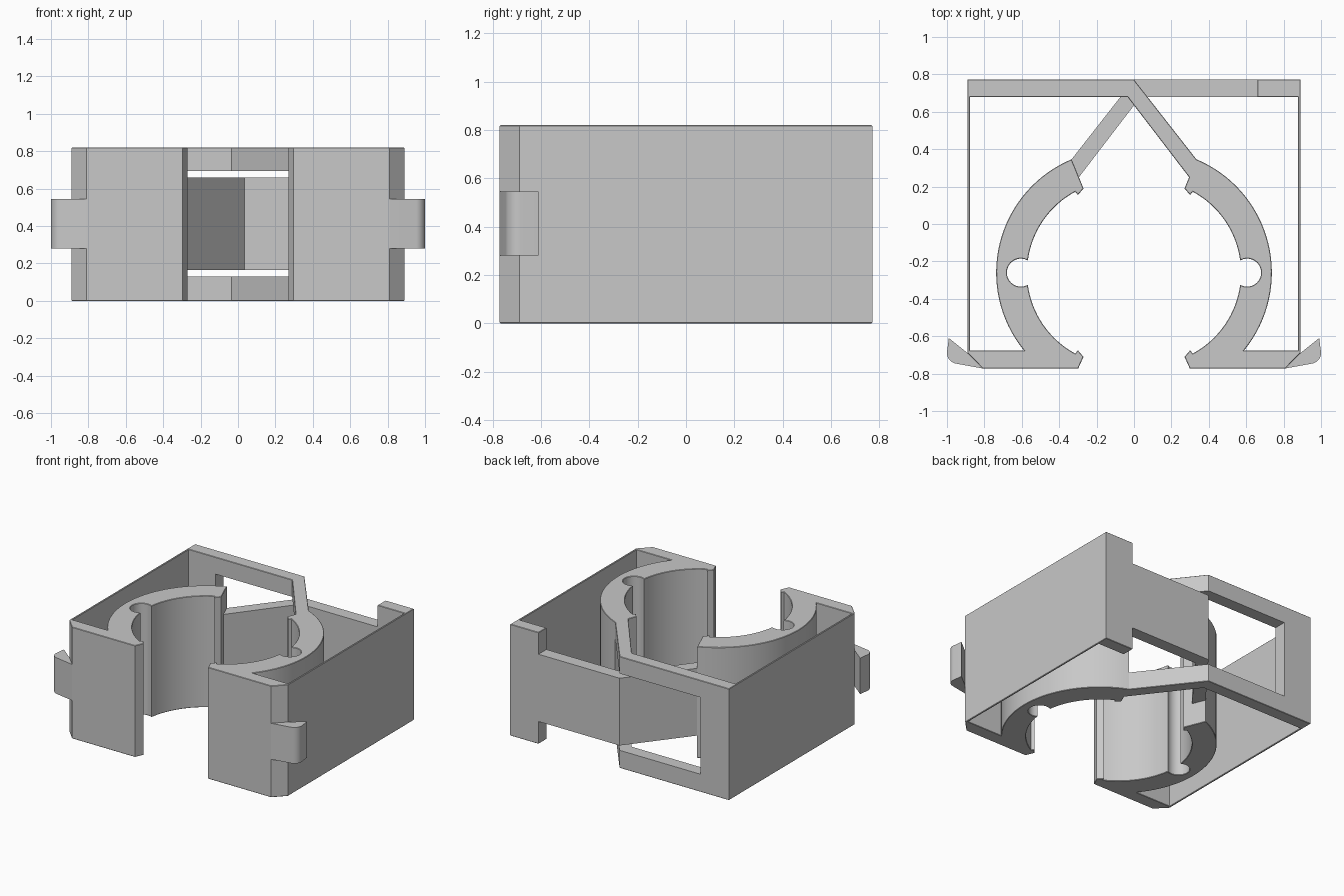
import bpy
import bmesh
from math import radians, cos, sin

if "Cube" in bpy.data.objects:
    bpy.data.objects.remove(bpy.data.objects["Cube"])

HEIGHT = 0.82
SIDE, INNER_SIDE = 0.89, 0.877       # outer and inner face of the thin side walls
BACK, INNER_BACK = 0.772, 0.68       # outer and inner face of the back bar
FRONT, INNER_FRONT = -0.772, -0.675  # outer and inner face of the front plates
POST = 0.66                          # inner edge of the back corner posts
GREY = (0.58, 0.58, 0.58, 1)

grey = bpy.data.materials.new("plain grey")
grey.use_nodes = True
grey.diffuse_color = GREY
grey.node_tree.nodes["Principled BSDF"].inputs["Base Color"].default_value = GREY


def arc(cx, cy, r, start, end, steps):
    angles = [radians(start + (end - start) * i / steps) for i in range(steps + 1)]
    return [(cx + r * cos(a), cy + r * sin(a)) for a in angles]


def mirror(points):
    return [(-x, y) for x, y in reversed(points)]


def prism(name, outline, z0, z1, chamfer=0):
    """Extrude a flat outline upward, optionally chamfering its top and bottom rims."""
    bm = bmesh.new()
    base = bm.faces.new([bm.verts.new((x, y, z0)) for x, y in outline])
    top = bmesh.ops.extrude_face_region(bm, geom=[base], use_keep_orig=True)["geom"]
    for v in top:
        if isinstance(v, bmesh.types.BMVert):
            v.co.z = z1
    bmesh.ops.recalc_face_normals(bm, faces=bm.faces)
    if chamfer:
        rims = [e for e in bm.edges if abs(e.verts[0].co.z - e.verts[1].co.z) < 1e-5]
        bmesh.ops.bevel(bm, geom=rims, offset=chamfer, segments=1, affect="EDGES")
    caps = [f for f in bm.faces if len(f.verts) > 4]
    bmesh.ops.triangulate(bm, faces=caps, ngon_method="EAR_CLIP")
    mesh = bpy.data.meshes.new(name)
    bm.to_mesh(mesh)
    bm.free()
    mesh.materials.append(grey)
    obj = bpy.data.objects.new(name, mesh)
    bpy.context.collection.objects.link(obj)
    return obj


def smooth(obj):
    bpy.ops.object.select_all(action="DESELECT")
    obj.select_set(True)
    bpy.context.view_layer.objects.active = obj
    bpy.ops.object.shade_smooth_by_angle(angle=radians(25))


# Inside of one jaw: lipped tip, round groove, lipped tip, front plate
ring = (0.08, -0.26)
jaw_inside = (
    [(0.27, 0.19), (0.30, 0.155)]
    + arc(*ring, 0.492, 61.6, 7.6, 16)
    + arc(0.605, -0.26, 0.075, 106, -106, 18)
    + arc(*ring, 0.492, -7.6, -61.6, 16)
    + [(0.30, -0.675), (0.27, -0.71), (0.298, FRONT), (0.81, FRONT), (SIDE, -0.69)]
)
# Outside of one jaw, from the wall corner round to the arm
jaw_outside = [(INNER_SIDE, INNER_FRONT)] + arc(*ring, 0.657, -39.2, 67.3, 32)
arm_tip, arm_root = jaw_outside[-1], (0.2945, 0.25)

# Full-height body: one continuous strip through both jaws, walls and the back
body_outline = (
    jaw_inside
    + [(SIDE, BACK), (POST, BACK), (POST, INNER_BACK), (INNER_SIDE, INNER_BACK)]
    + jaw_outside
    + [(0, BACK), (-SIDE, BACK)]
    + mirror(jaw_inside)
    + mirror(jaw_outside)
    + [(-INNER_SIDE, INNER_BACK), (-0.035, INNER_BACK), arm_root]
)
body = prism("clamp_body", body_outline, 0, HEIGHT, chamfer=0.003)

# Window through the back bar and diagonal arm
cutter = prism("window_cutter",
               [(-POST, 0.6), arm_root, arm_tip, (0.1, 0.9), (-POST, 0.9)], 0.13, 0.695)
cutter.hide_render = True
cut = body.modifiers.new("window", "BOOLEAN")
cut.operation = "DIFFERENCE"
cut.solver = "EXACT"
cut.object = cutter
bpy.context.view_layer.objects.active = body
bpy.ops.object.modifier_apply(modifier=cut.name)
bpy.data.objects.remove(cutter)
smooth(body)

# Crossing arm that passes through the window to the opposite jaw
crossing = [(POST, BACK), (0, BACK)] + mirror([arm_root, arm_tip])
crossing += [(0.035, INNER_BACK), (POST, INNER_BACK)]
prism("crossing_arm", crossing, 0.165, 0.66)

# Finger tabs on the front corners
tab = [(0.81, FRONT)] + arc(0.943, -0.69, 0.057, -80, 6, 10) + [(0.99, -0.61), (SIDE, -0.69)]
for name, outline in (("left_finger_tab", tab), ("right_finger_tab", mirror(tab))):
    smooth(prism(name, outline, 0.28, 0.545))
